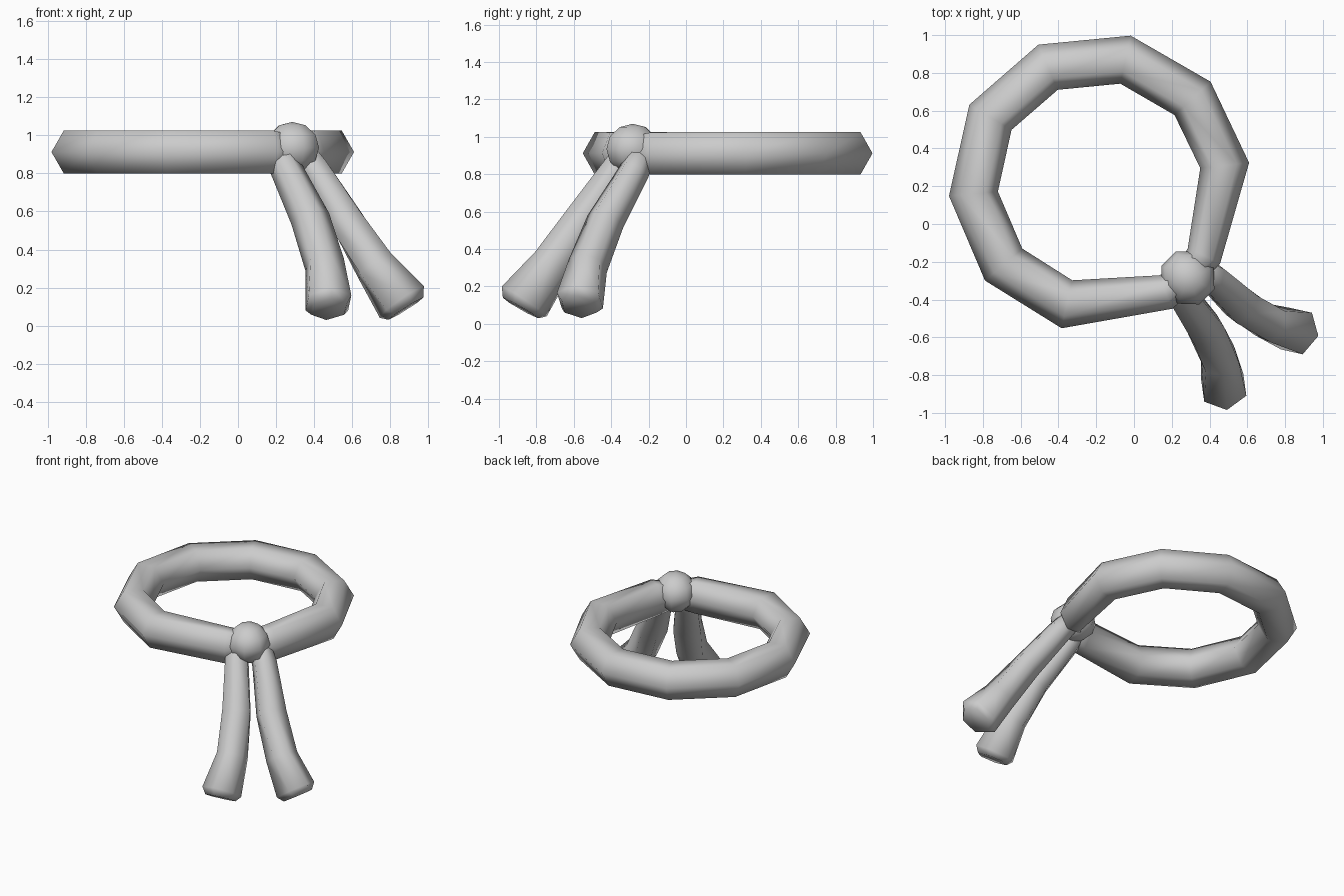
import bpy, bmesh, math
from mathutils import Vector, Matrix

if "Cube" in bpy.data.objects:
    bpy.data.objects.remove(bpy.data.objects["Cube"])


def finish(bm, name):
    bmesh.ops.recalc_face_normals(bm, faces=bm.faces)
    for f in bm.faces:
        f.smooth = True
    mesh = bpy.data.meshes.new(name)
    bm.to_mesh(mesh)
    bm.free()
    obj = bpy.data.objects.new(name, mesh)
    bpy.context.collection.objects.link(obj)
    return obj


def sweep(name, stations, sides=6, phase=0.0):
    """Tube through (x, y, z, half width, half height) stations."""
    bm = bmesh.new()
    pts = [Vector(s[:3]) for s in stations]
    rings = []
    for i, (p, s) in enumerate(zip(pts, stations)):
        a, b = pts[max(i - 1, 0)], pts[min(i + 1, len(pts) - 1)]
        d = Vector((0, 0, 0))
        if p != a:
            d += (p - a).normalized()
        if p != b:
            d += (b - p).normalized()
        side = d.normalized().cross(Vector((0, 0, 1))).normalized()
        up = side.cross(d.normalized())
        ring = []
        for k in range(sides):
            t = phase + 2 * math.pi * k / sides
            ring.append(bm.verts.new(p + side * s[3] * math.cos(t) + up * s[4] * math.sin(t)))
        rings.append(ring)
    for r, q in zip(rings, rings[1:]):
        for k in range(sides):
            n = (k + 1) % sides
            bm.faces.new((r[k], r[n], q[n], q[k]))
    bm.faces.new(rings[0])
    bm.faces.new(rings[-1])
    return finish(bm, name)


# Headband: hexagonal tube whose two ends meet inside the knot
H = 0.13
band = [(0.17, -0.36, 0.095), (-0.355, -0.425, H), (-0.69, -0.215, H),
        (-0.85, 0.16, H), (-0.76, 0.565, H), (-0.455, 0.83, H),
        (-0.045, 0.87, H), (0.31, 0.665, H), (0.48, 0.31, H),
        (0.37, -0.17, 0.095)]
path = [(x, y, 0.912, w, 0.13) for x, y, w in band]
tip = (0.28, -0.28, 0.92, 0.07, 0.09)
sweep("headband", [tip] + path + [tip])

# Knot: low-poly rounded lump on the front right corner
bm = bmesh.new()
bmesh.ops.create_uvsphere(bm, u_segments=8, v_segments=6, radius=1.0)
bmesh.ops.transform(bm, verts=bm.verts, matrix=(
    Matrix.Translation((0.285, -0.285, 0.935))
    @ Matrix.Rotation(math.radians(-45), 4, 'Z')
    @ Matrix.Diagonal((0.155, 0.145, 0.135, 1))
    @ Matrix.Rotation(math.radians(22.5), 4, 'Z')))
finish(bm, "knot")

# Hanging tails: widen towards rounded ends
sweep("left_tail", [(0.22, -0.29, 0.95, 0.07, 0.07), (0.25, -0.37, 0.83, 0.085, 0.085),
                    (0.38, -0.56, 0.56, 0.105, 0.10), (0.455, -0.715, 0.32, 0.105, 0.115),
                    (0.475, -0.865, 0.12, 0.13, 0.145), (0.478, -0.885, 0.085, 0.10, 0.11)],
      phase=math.pi / 6)
sweep("right_tail", [(0.31, -0.22, 0.95, 0.07, 0.07), (0.41, -0.28, 0.81, 0.085, 0.085),
                     (0.57, -0.43, 0.55, 0.105, 0.10), (0.72, -0.525, 0.31, 0.105, 0.115),
                     (0.86, -0.567, 0.125, 0.13, 0.145), (0.882, -0.57, 0.09, 0.10, 0.11)],
      phase=math.pi / 6)
